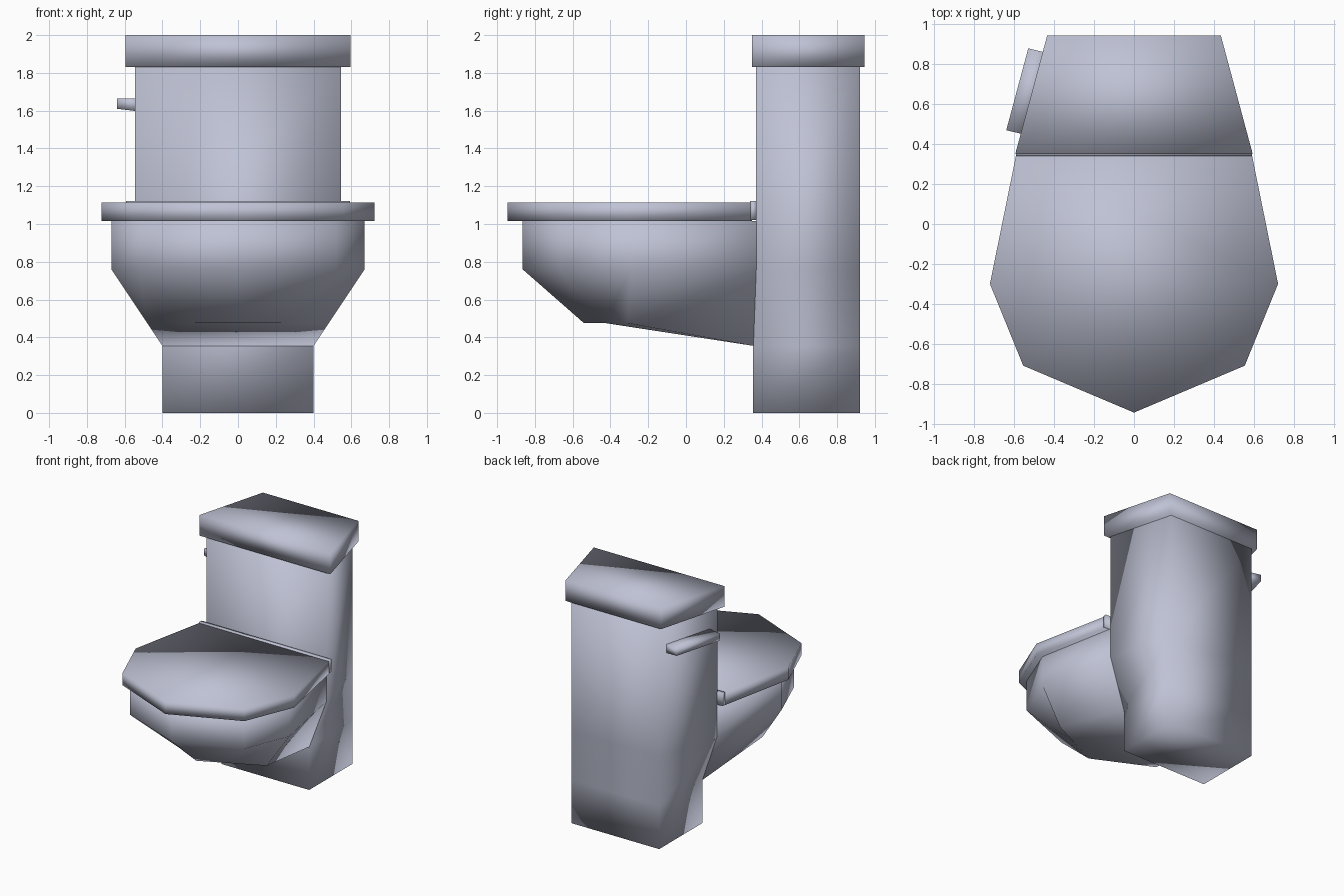
import bpy, bmesh

if "Cube" in bpy.data.objects:
    bpy.data.objects.remove(bpy.data.objects["Cube"])

# one glazed colour for everything
glaze = bpy.data.materials.new("pale_grey_ceramic")
glaze.diffuse_color = (0.52, 0.54, 0.66, 1)
glaze.use_nodes = True
glaze.node_tree.nodes["Principled BSDF"].inputs["Base Color"].default_value = glaze.diffuse_color


def mirrored(half):
    """Right-half outline (front to back) -> closed ring, mirrored over x = 0."""
    left = [(-x, y, z) for x, y, z in reversed(half) if x > 0.001]
    return half + left


def at(outline, z):
    return [(x, y, z) for x, y in outline]


def loft(name, rings):
    """Skin equal-length rings from bottom to top and cap both ends."""
    bm = bmesh.new()
    loops = [[bm.verts.new(p) for p in r] for r in rings]
    n = len(loops[0])
    for a, b in zip(loops, loops[1:]):
        for i in range(n):
            j = (i + 1) % n
            bm.faces.new((a[i], a[j], b[j], b[i]))
    bm.faces.new(loops[0][::-1])
    bm.faces.new(loops[-1])
    bmesh.ops.triangulate(bm, faces=[f for f in bm.faces if len(f.verts) > 4])
    bmesh.ops.recalc_face_normals(bm, faces=bm.faces)
    for f in bm.faces:
        f.smooth = True
    me = bpy.data.meshes.new(name)
    bm.to_mesh(me)
    bm.free()
    me.materials.append(glaze)
    ob = bpy.data.objects.new(name, me)
    bpy.context.collection.objects.link(ob)
    return ob


# pedestal and tank: one tapering column, narrow foot, wide front above
foot = [(0.40, 0.355), (0.40, 0.92)]
tank = [(0.545, 0.37), (0.40, 0.92)]
loft("pedestal_and_tank", [mirrored(at(o, z)) for o, z in
                           ((foot, 0), (foot, 0.355), (tank, 0.76), (tank, 1.83))])

# tank lid
lid = [(0.595, 0.35), (0.435, 0.945)]
loft("tank_lid", [mirrored(at(lid, z)) for z in (1.83, 2.0)])

# bowl: straight rim band, then tapering to the underside
rim = [(0, -0.865), (0.52, -0.66), (0.67, -0.29), (0.545, 0.372)]
under = [(0, -0.54, 0.475), (0.24, -0.425, 0.475), (0.48, -0.31, 0.475), (0.40, 0.357, 0.355)]
loft("bowl", [mirrored(under), mirrored(at(rim, 0.76)), mirrored(at(rim, 1.015))])

# closed seat cover
seat = [(0, -0.945), (0.555, -0.71), (0.722, -0.30), (0.59, 0.35)]
loft("seat_cover", [mirrored(at(seat, z)) for z in (1.015, 1.115)])

# hinge strip behind the seat
hinge = [(0.592, 0.34), (0.592, 0.372)]
loft("hinge_strip", [mirrored(at(hinge, z)) for z in (1.02, 1.123)])

# flush lever along the slanted left side of the tank
inner = [(-0.515, 0.44), (-0.405, 0.85)]
outer = [(-0.53, 0.88), (-0.64, 0.47)]
loft("flush_lever", [at(inner, 1.595) + at(outer, 1.61), at(inner + outer, 1.665)])
